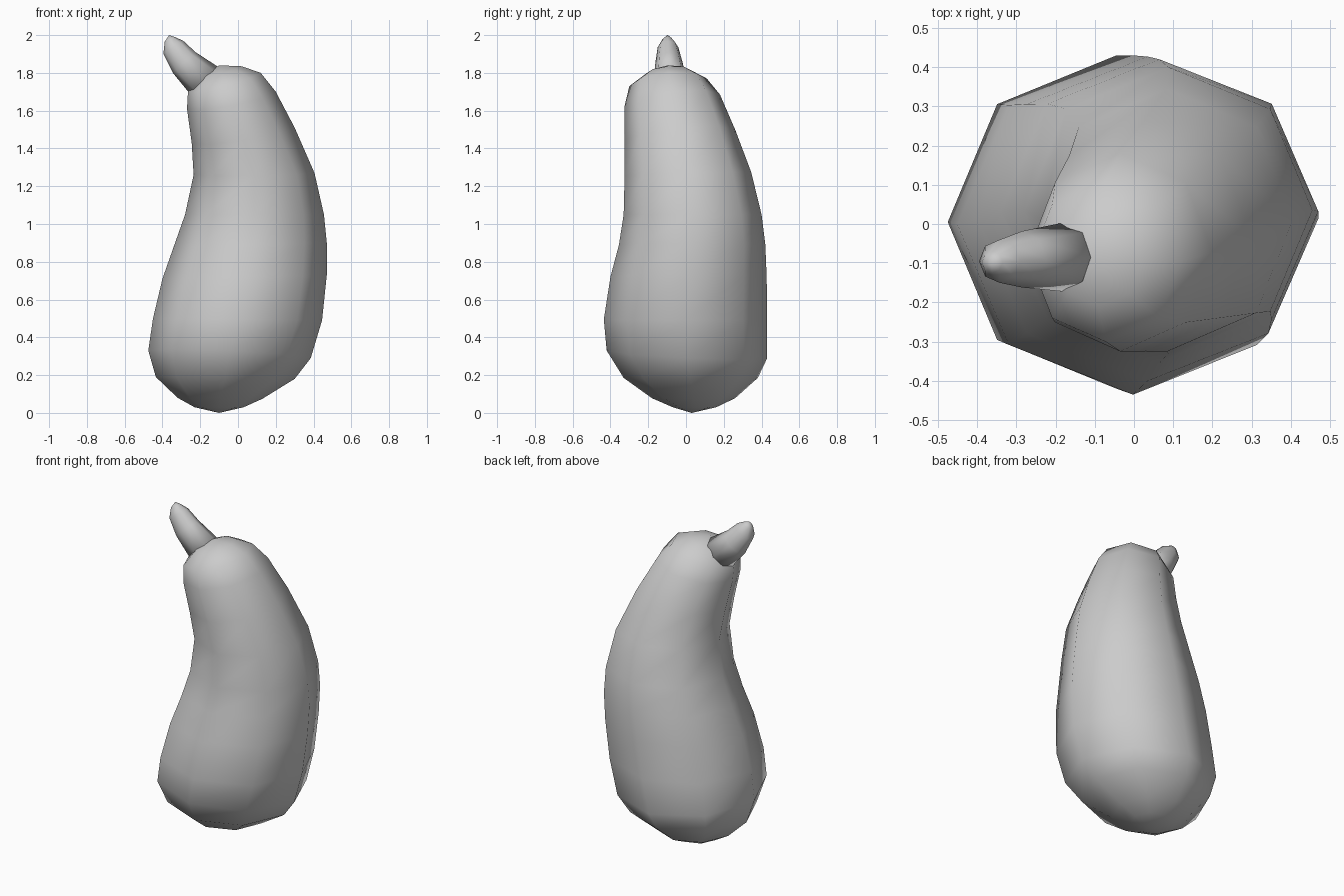
import bpy, bmesh, math
from mathutils import Vector

SIDES = 8


def loft(name, start, rings, end):
    """Skin tilted elliptical rings: (left x, left z, right x, right z, front y, back y, tilt in y)."""
    bm = bmesh.new()
    loops = []
    for xl, zl, xr, zr, yf, yb, tilt in rings:
        c = Vector(((xl + xr) / 2, (yf + yb) / 2, (zl + zr) / 2))
        u = Vector(((xr - xl) / 2, 0, (zr - zl) / 2))
        v = Vector((0, (yb - yf) / 2, tilt))
        angles = [2 * math.pi * i / SIDES for i in range(SIDES)]
        loops.append([bm.verts.new(c + u * math.cos(a) + v * math.sin(a)) for a in angles])
    for a, b in zip(loops, loops[1:]):
        for i in range(SIDES):
            j = (i + 1) % SIDES
            bm.faces.new((a[i], a[j], b[j], b[i]))
    # Close both ends with a fan to a pole
    for pole, ring in ((start, loops[0]), (end, loops[-1])):
        p = bm.verts.new(pole)
        for i in range(SIDES):
            bm.faces.new((ring[i], ring[(i + 1) % SIDES], p))
    bmesh.ops.recalc_face_normals(bm, faces=bm.faces)
    for f in bm.faces:
        f.smooth = True
    mesh = bpy.data.meshes.new(name)
    bm.to_mesh(mesh)
    bm.free()
    obj = bpy.data.objects.new(name, mesh)
    bpy.context.collection.objects.link(obj)
    return obj


# Curved fruit body, from the rounded bottom up to the leaning neck
loft("eggplant_body", (-0.10, 0.03, 0.0), [
    (-0.23, 0.03, 0.03, 0.03, -0.07, 0.16, 0),
    (-0.32, 0.08, 0.13, 0.075, -0.18, 0.26, 0),
    (-0.435, 0.19, 0.30, 0.18, -0.33, 0.38, 0),
    (-0.475, 0.33, 0.385, 0.29, -0.42, 0.43, -0.02),
    (-0.45, 0.50, 0.445, 0.49, -0.435, 0.43, 0),
    (-0.40, 0.71, 0.47, 0.73, -0.40, 0.427, 0),
    (-0.34, 0.88, 0.47, 0.90, -0.355, 0.42, 0),
    (-0.28, 1.05, 0.455, 1.05, -0.33, 0.40, 0),
    (-0.235, 1.26, 0.405, 1.27, -0.325, 0.345, 0.01),
    (-0.245, 1.43, 0.30, 1.51, -0.325, 0.26, 0.03),
    (-0.27, 1.61, 0.20, 1.70, -0.325, 0.18, 0.03),
    (-0.265, 1.70, 0.12, 1.80, -0.30, 0.11, 0.02),
    (-0.20, 1.78, 0.02, 1.835, -0.21, 0.02, 0.01),
], (-0.10, -0.095, 1.84))

# Short stem leaning to the left
loft("stem", (-0.16, -0.085, 1.74), [
    (-0.255, 1.69, -0.11, 1.835, -0.172, 0.003, 0),
    (-0.345, 1.80, -0.225, 1.91, -0.162, -0.018, 0),
    (-0.395, 1.90, -0.29, 1.97, -0.15, -0.04, 0),
    (-0.388, 1.965, -0.335, 1.99, -0.125, -0.07, 0),
], (-0.365, -0.097, 2.0))
